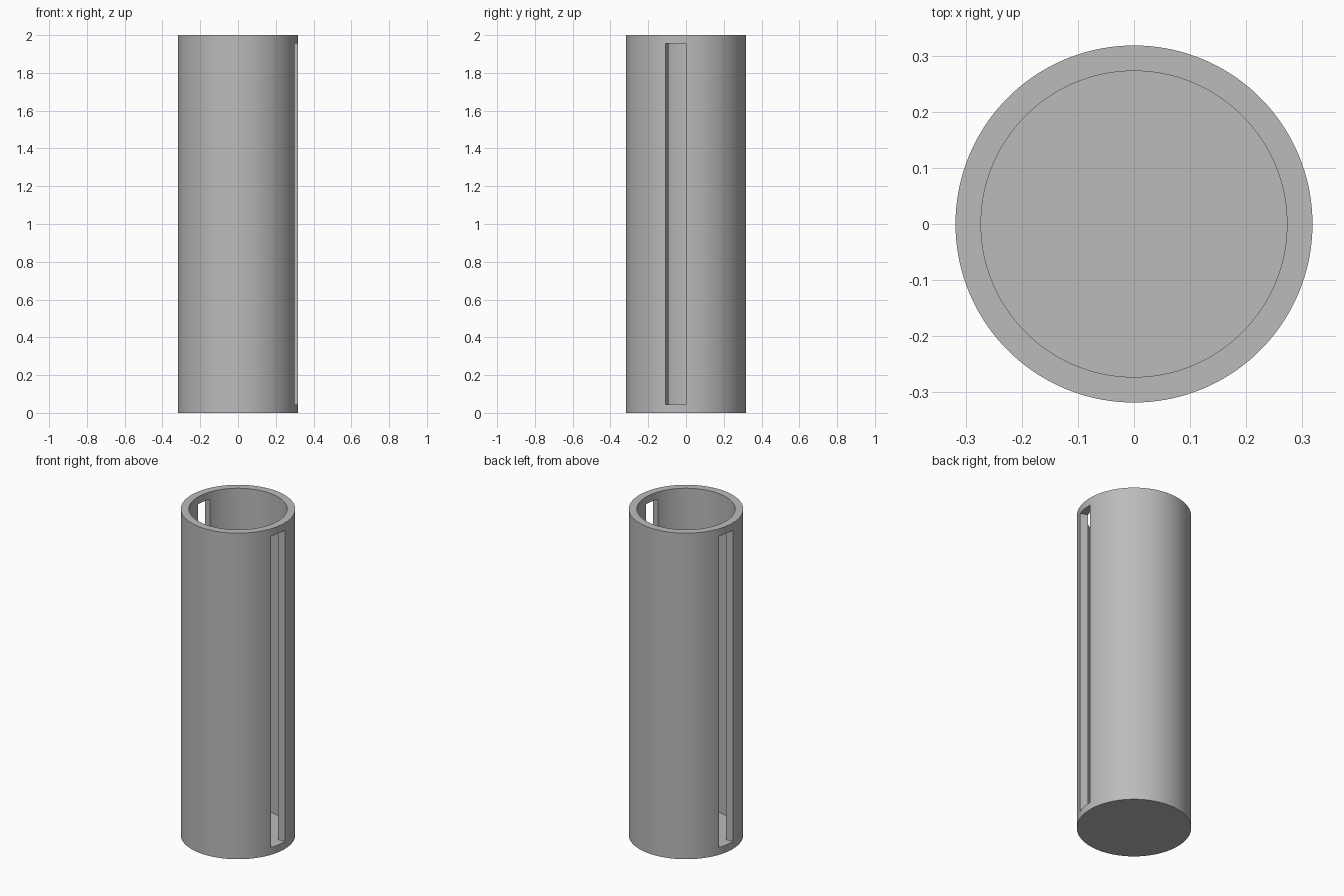
import bpy
import bmesh
from math import cos, sin, tau, radians

if "Cube" in bpy.data.objects:
    bpy.data.objects.remove(bpy.data.objects["Cube"], do_unlink=True)

# Proportions: wall, floor and slot margins share one thickness
HEIGHT = 2.0
WALL = HEIGHT / 44
OUTER = 7 * WALL
INNER = 6 * WALL
SEGMENTS = 144
HALF = SEGMENTS // 2
SLOT = SEGMENTS // 18          # each slot spans twenty degrees

grey = bpy.data.materials.new("plain grey")
grey.use_nodes = True
colour = (0.5, 0.5, 0.5, 1)
grey.diffuse_color = colour
grey.node_tree.nodes["Principled BSDF"].inputs["Base Color"].default_value = colour

bm = bmesh.new()


def ring(radius, z):
    return [bm.verts.new((radius * cos(tau * i / SEGMENTS),
                          radius * sin(tau * i / SEGMENTS), z))
            for i in range(SEGMENTS)]


def strip(a, b, i):
    j = (i + 1) % SEGMENTS
    bm.faces.new((a[i], a[j], b[j], b[i]))


levels = (0, WALL, HEIGHT - WALL, HEIGHT)
base, out_low, out_high, out_top = [ring(OUTER, z) for z in levels]
in_low, in_high, in_top = [ring(INNER, z) for z in levels[1:]]

# Tube wall, with two opposite slots left open
for i in range(SEGMENTS):
    strip(base, out_low, i)
    strip(out_high, out_top, i)
    strip(out_top, in_top, i)
    strip(in_top, in_high, i)
    if i % HALF >= HALF - SLOT:
        strip(out_low, in_low, i)      # slot sill
        strip(in_high, out_high, i)    # slot head
    else:
        strip(out_low, out_high, i)
        strip(in_high, in_low, i)

# Radial sides of the slots
for i in (0, HALF - SLOT, HALF, SEGMENTS - SLOT):
    bm.faces.new((out_low[i], out_high[i], in_high[i], in_low[i]))

# Closed floor
bm.faces.new(in_low)
bm.faces.new(base[::-1])
bmesh.ops.recalc_face_normals(bm, faces=bm.faces[:])

mesh = bpy.data.meshes.new("slotted_tube")
bm.to_mesh(mesh)
bm.free()
mesh.materials.append(grey)
tube = bpy.data.objects.new("slotted_tube", mesh)
bpy.context.collection.objects.link(tube)

bpy.context.view_layer.objects.active = tube
tube.select_set(True)
bpy.ops.object.shade_smooth_by_angle(angle=radians(30))
